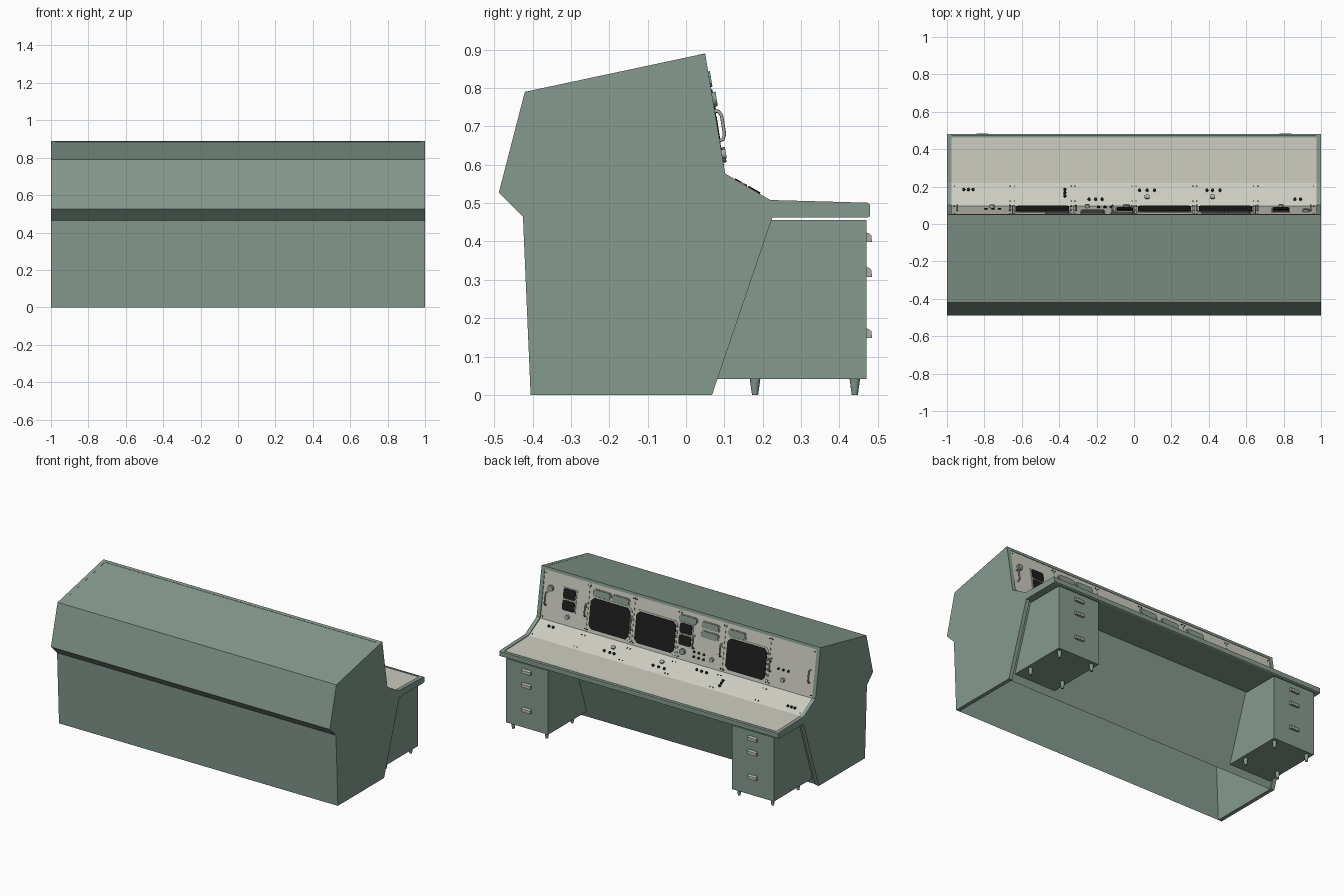
import bpy, bmesh, math
from mathutils import Vector, Matrix

if "Cube" in bpy.data.objects:
    bpy.data.objects.remove(bpy.data.objects["Cube"])


def material(name, rgb):
    m = bpy.data.materials.new(name)
    m.diffuse_color = (*rgb, 1)
    m.use_nodes = True
    m.node_tree.nodes["Principled BSDF"].inputs["Base Color"].default_value = m.diffuse_color
    return m


GREEN = material("sage green", (0.235, 0.325, 0.27))
WHITE = material("warm off white", (0.60, 0.60, 0.53))
DARK = material("screen black", (0.012, 0.012, 0.013))
METAL = material("worn metal", (0.42, 0.41, 0.37))


def finish(bm, name, mats, recalc=True):
    if recalc:
        bmesh.ops.recalc_face_normals(bm, faces=bm.faces)
    me = bpy.data.meshes.new(name)
    bm.to_mesh(me)
    bm.free()
    ob = bpy.data.objects.new(name, me)
    bpy.context.collection.objects.link(ob)
    for m in mats:
        me.materials.append(m)
    return ob


def smooth(ob):
    bpy.ops.object.select_all(action='DESELECT')
    ob.select_set(True)
    bpy.context.view_layer.objects.active = ob
    bpy.ops.object.shade_smooth_by_angle(angle=math.radians(40))


def add_prism(bm, pts, x0, x1, place=lambda x, a, b: Vector((x, a, b)), caps=True, skip=()):
    """Sweep a closed (a, b) outline along x; returns side faces by edge number."""
    A = [bm.verts.new(place(x0, *p)) for p in pts]
    B = [bm.verts.new(place(x1, *p)) for p in pts]
    n, sides = len(pts), {}
    for i in range(n):
        if i not in skip:
            j = (i + 1) % n
            sides[i] = bm.faces.new((A[i], A[j], B[j], B[i]))
    if caps:
        bm.faces.new(A[::-1])
        bm.faces.new(B)
    return sides


# Cabinet shell: open underneath, with the control faces in off white
shell = [(-0.405, 0), (-0.425, 0.465), (-0.488, 0.527), (-0.42, 0.79), (0.047, 0.888),
         (0.05, 0.872), (0.097, 0.572), (0.218, 0.504), (0.466, 0.497), (0.466, 0.464),
         (0.214, 0.464), (0.058, 0)]
bm = bmesh.new()
sides = add_prism(bm, shell, -0.976, 0.976, caps=False, skip=(11,))
for i in (5, 6, 7):
    sides[i].material_index = 1
finish(bm, "cabinet_shell", (GREEN, WHITE))

# End panels and the rounded edge of the worktop
end = [(-0.405, 0), (-0.425, 0.465), (-0.488, 0.527), (-0.42, 0.79), (0.05, 0.89),
       (0.102, 0.577), (0.22, 0.508), (0.473, 0.501), (0.48, 0.496), (0.48, 0.466),
       (0.473, 0.462), (0.225, 0.462), (0.068, 0)]
for s, side in ((1, "right"), (-1, "left")):
    bm = bmesh.new()
    add_prism(bm, end, s * 0.975, s * 1.0)
    finish(bm, side + "_end_panel", (GREEN,))
bm = bmesh.new()
add_prism(bm, [(0.463, 0.501), (0.473, 0.501), (0.48, 0.496), (0.48, 0.466),
               (0.473, 0.462), (0.463, 0.462)], -0.977, 0.977)
finish(bm, "worktop_front_edge", (GREEN,))
bm = bmesh.new()
add_prism(bm, [(0.03, 0.872), (0.053, 0.872), (0.05, 0.89), (0.03, 0.886)], -0.977, 0.977)
finish(bm, "hood_lip", (GREEN,))

# Drawer pedestals with drawer seams, cup handles and tapered feet
for s, side in ((1, "right"), (-1, "left")):
    cx = s * 0.81
    bm = bmesh.new()
    add_prism(bm, [(0.075, 0.042), (0.47, 0.042), (0.47, 0.456), (0.216, 0.456)],
              cx - 0.15, cx + 0.15)
    finish(bm, side + "_drawer_pedestal", (GREEN,))
    bm = bmesh.new()
    for z in (0.41, 0.32, 0.16):
        add_prism(bm, [(0.469, z - 0.012), (0.485, z - 0.012), (0.483, z + 0.006),
                       (0.476, z + 0.012), (0.469, z + 0.013)], cx - 0.032, cx + 0.032)
    finish(bm, side + "_drawer_handles", (METAL,))
    bm = bmesh.new()
    for dx in (-0.12, 0.12):
        for y in (0.18, 0.44):
            bmesh.ops.create_cone(bm, cap_ends=True, segments=10, radius1=0.008, radius2=0.014,
                                  depth=0.043, matrix=Matrix.Translation((cx + dx, y, 0.0215)))
    smooth(finish(bm, side + "_pedestal_feet", (GREEN,)))


def frame(low, high):
    """Placement on a sloping face: x, distance up the slope, height off the face."""
    o = Vector((0, *low))
    u = (Vector((0, *high)) - o).normalized()
    n = Vector((0, u.z, -u.y))
    return lambda x, v, h: o + u * v + n * h + Vector((x, 0, 0))


PANEL = frame((0.097, 0.572), (0.05, 0.872))
SHELF = frame((0.218, 0.504), (0.097, 0.572))
TOP = frame((0.466, 0.497), (0.218, 0.504))


def plates(name, mat, fr, items, thick, cut=0.0):
    """Corner-cut plates given as centre x, centre v, width, height."""
    bm = bmesh.new()
    for x, v, w, h in items:
        a, b, c = w / 2, h / 2, cut
        if c:
            o = [(-a + c, -b), (a - c, -b), (a, -b + c), (a, b - c),
                 (a - c, b), (-a + c, b), (-a, b - c), (-a, -b + c)]
        else:
            o = [(-a, -b), (a, -b), (a, b), (-a, b)]
        add_prism(bm, o, -0.001, thick, lambda hh, p, q: fr(x + p, v + q, hh))
    return finish(bm, name, (mat,))


def discs(name, mat, fr, items, r, thick, sides=10):
    bm = bmesh.new()
    ring = [(r * math.cos(k * math.tau / sides), r * math.sin(k * math.tau / sides))
            for k in range(sides)]
    for x, v in items:
        add_prism(bm, ring, -0.001, thick, lambda hh, p, q: fr(x + p, v + q, hh))
    return finish(bm, name, (mat,))


# Screens, small gauges and label plates on the upright panel
seams = [0.325 * k for k in range(-2, 3)]
screens = [(x, 0.12, 0.285, 0.195) for x in (0.49, 0.163, -0.49)]
plates("screen_bezels", WHITE, PANEL, [(x, v, w + 0.018, h + 0.018) for x, v, w, h in screens],
       0.003, 0.02)
plates("screens", DARK, PANEL, screens, 0.006, 0.022)
gauges = [(x, v, 0.088, 0.062) for x in (0.785, -0.05) for v in (0.195, 0.122)]
plates("gauge_bezels", WHITE, PANEL, [(x, v, w + 0.012, h + 0.009) for x, v, w, h in gauges], 0.004)
plates("gauges", DARK, PANEL, gauges, 0.007, 0.008)
labels = [(0.56, 0.252), (0.425, 0.252), (-0.06, 0.255), (-0.22, 0.252), (-0.22, 0.195),
          (-0.41, 0.252)]
plates("label_frames", METAL, PANEL, [(x, v, 0.13, 0.047) for x, v in labels], 0.003, 0.01)
plates("label_plates", GREEN, PANEL, [(x, v, 0.12, 0.038) for x, v in labels], 0.008, 0.009)
plates("panel_seams", METAL, PANEL, [(x, 0.15, 0.004, 0.29) for x in seams], 0.002)

# Knobs, buttons and screws on the upright panel
smooth(discs("dial_knobs", GREEN, PANEL, [(-0.04, 0.052), (0.92, 0.2)], 0.019, 0.014, 16))
smooth(discs("small_knobs", METAL, PANEL, [(-0.25, 0.055), (-0.76, 0.06), (0.785, 0.055)],
             0.013, 0.016, 12))
discs("panel_buttons", DARK, PANEL,
      [(-0.12 - 0.035 * i, v) for i in range(3) for v in (0.04, 0.07)]
      + [(-0.72 - 0.035 * i, 0.12) for i in range(3)], 0.008, 0.006, 8)
discs("panel_screws", DARK, PANEL,
      [(x + d, v) for x in seams for d in (-0.011, 0.011) for v in (0.015, 0.15, 0.285)]
      + [(s * 0.962, v) for s in (1, -1) for v in (0.015, 0.285)], 0.004, 0.003, 6)

# Grab handles bent from round bar
handles = [0.66, 0.335, -0.115, -0.31, -0.665, -0.945, 0.945]
cu = bpy.data.curves.new("grab_handles", 'CURVE')
cu.dimensions = '3D'
cu.bevel_depth, cu.bevel_resolution = 0.0045, 2
cu.use_fill_caps = True
for x in handles:
    path = [(0.09, 0.0), (0.093, 0.014), (0.105, 0.02), (0.155, 0.02), (0.167, 0.014), (0.17, 0.0)]
    sp = cu.splines.new('POLY')
    sp.points.add(len(path) - 1)
    for p, (v, h) in zip(sp.points, path):
        p.co = (*PANEL(x, v, h), 1)
cu.materials.append(METAL)
bpy.context.collection.objects.link(bpy.data.objects.new("grab_handles", cu))

# Buttons, switches and screws on the sloping shelf and worktop
shelf_dots = [(-0.91, 0.04), (-0.885, 0.04), (-0.86, 0.04), (-0.37, 0.04), (-0.37, 0.06),
              (-0.37, 0.08), (0.03, 0.045), (0.07, 0.045), (0.11, 0.045), (0.39, 0.045),
              (0.42, 0.045), (0.46, 0.045), (0.86, 0.1), (0.89, 0.1), (-0.24, 0.1),
              (-0.205, 0.1), (-0.17, 0.1)]
discs("shelf_buttons", DARK, SHELF, shelf_dots, 0.008, 0.009, 8)
plates("shelf_switches", METAL, SHELF, [(0.07, 0.085, 0.026, 0.022), (0.42, 0.085, 0.026, 0.022)],
       0.009, 0.005)
discs("shelf_screws", DARK, SHELF,
      [(x + d, v) for x in seams for d in (-0.011, 0.011) for v in (0.018, 0.11)]
      + [(s * 0.96, 0.018) for s in (1, -1)], 0.004, 0.003, 6)
